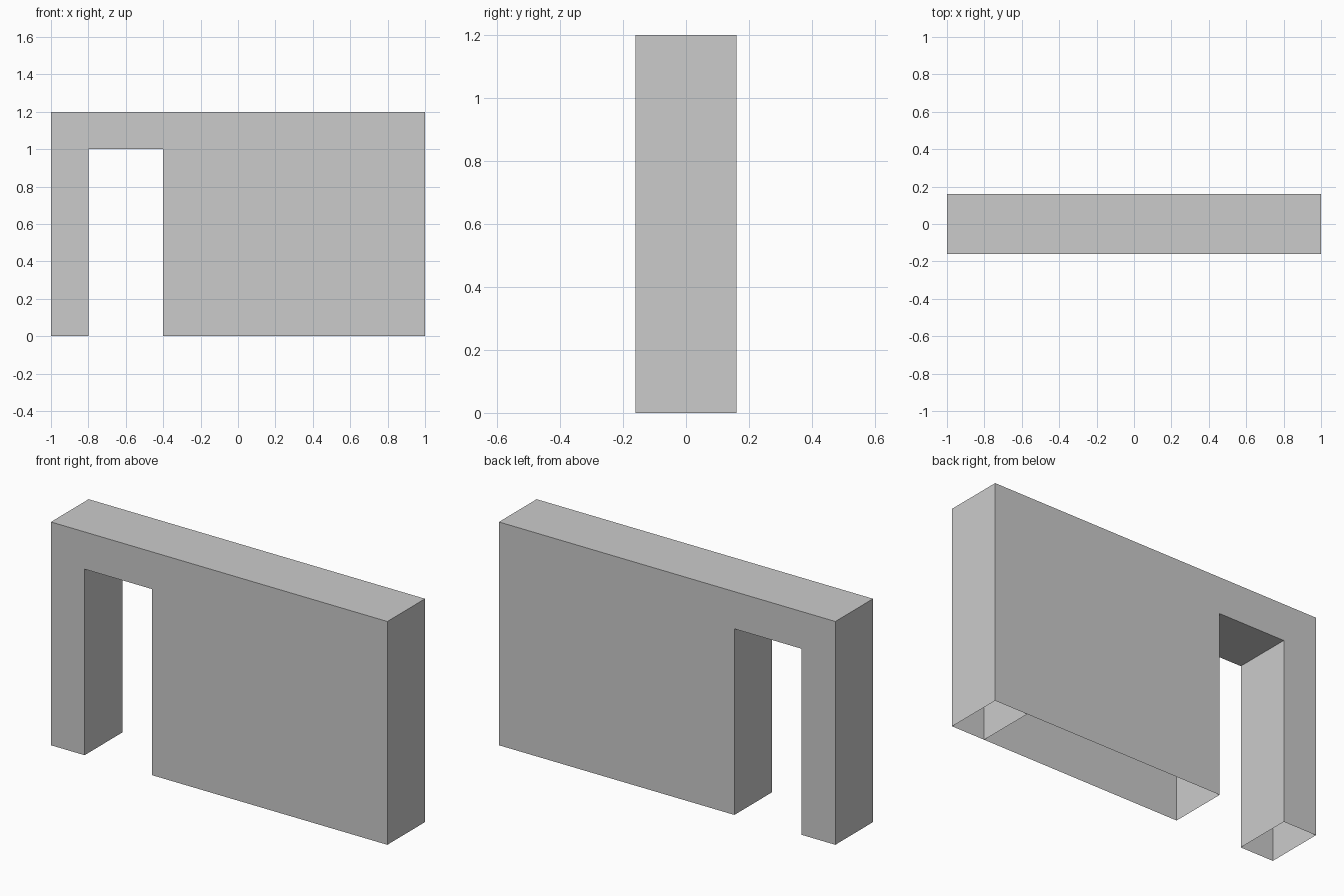
import bpy, bmesh

if "Cube" in bpy.data.objects:
    bpy.data.objects.remove(bpy.data.objects["Cube"])

HALF_DEPTH = 0.16


def open_prism(name, outline, drop):
    """Extrude an (x, z) outline along y, then remove the faces chosen by drop(centre, normal)."""
    bm = bmesh.new()
    face = bm.faces.new([bm.verts.new((x, -HALF_DEPTH, z)) for x, z in outline])
    moved = bmesh.ops.extrude_face_region(bm, geom=[face], use_keep_orig=True)
    verts = [g for g in moved["geom"] if isinstance(g, bmesh.types.BMVert)]
    bmesh.ops.translate(bm, verts=verts, vec=(0, 2 * HALF_DEPTH, 0))
    bmesh.ops.recalc_face_normals(bm, faces=bm.faces)
    bm.normal_update()
    doomed = [f for f in bm.faces if drop(f.calc_center_median(), f.normal)]
    bmesh.ops.delete(bm, geom=doomed, context='FACES')
    mesh = bpy.data.meshes.new(name)
    bm.to_mesh(mesh)
    bm.free()
    obj = bpy.data.objects.new(name, mesh)
    bpy.context.collection.objects.link(obj)
    return obj


# Hollow portal frame: two legs and a lintel, open underneath the legs
half = [(1, 0), (1, 1.2)]
inner = [(0.8, 1.0), (0.8, 0)]
mirror = lambda pts: [(-x, z) for x, z in reversed(pts)]
open_prism("portal_frame", half + mirror(half) + mirror(inner) + inner,
           lambda c, n: c.z < 0.001)

# Hollow wall panel filling the opening right of the doorway:
# open below, and joined to the frame above and at the right
open_prism("wall_panel", [(-0.4, 0), (0.8, 0), (0.8, 1.0), (-0.4, 1.0)],
           lambda c, n: abs(n.z) > 0.5 or n.x > 0.5)
